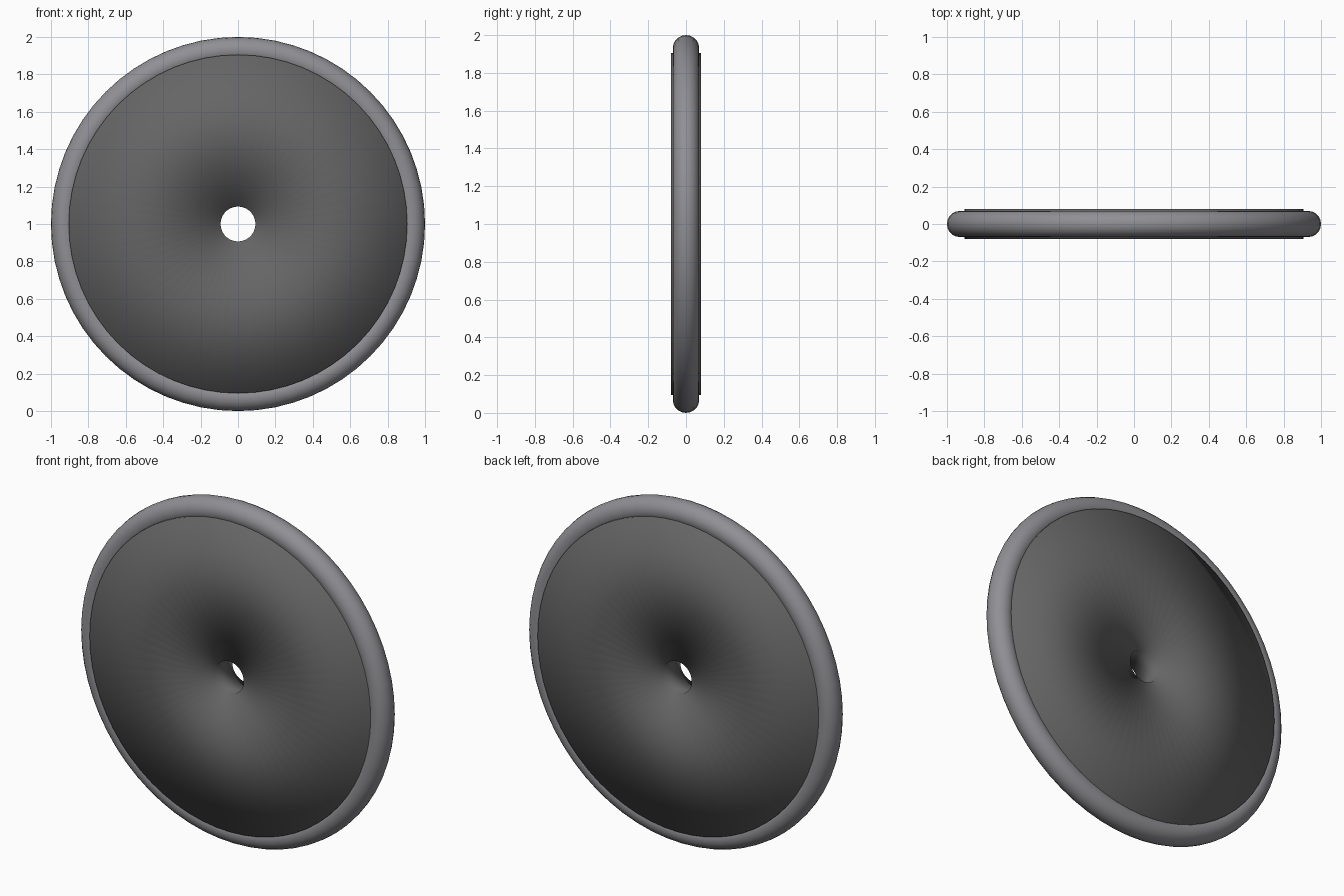
import bpy, bmesh, math

if "Cube" in bpy.data.objects:
    bpy.data.objects.remove(bpy.data.objects["Cube"])

R_RIM, R_HOLE, HALF = 0.905, 0.093, 0.08   # disc radii and half thickness
SEGS = 64


def paint(obj, name, rgb):
    mat = bpy.data.materials.new(name)
    mat.diffuse_color = (*rgb, 1)
    mat.use_nodes = True
    mat.node_tree.nodes["Principled BSDF"].inputs["Base Color"].default_value = mat.diffuse_color
    obj.data.materials.append(mat)


# Tyre: round ring standing upright around the y axis
bpy.ops.mesh.primitive_torus_add(
    major_radius=0.93, minor_radius=0.07, major_segments=SEGS, minor_segments=20,
    location=(0, 0, 1), rotation=(math.pi / 2, 0, 0))
tyre = bpy.context.object
tyre.name = "tyre"
bpy.ops.object.shade_smooth()
paint(tyre, "tyre_grey", (0.28, 0.28, 0.30))

# Disc: flat plate with a bored axle hole, swept from a rectangular section
profile = [(R_RIM, -HALF), (R_RIM, HALF), (R_HOLE, HALF), (R_HOLE, -HALF)]
bm = bmesh.new()
rings = []
for i in range(SEGS):
    a = 2 * math.pi * i / SEGS
    rings.append([bm.verts.new((r * math.cos(a), y, r * math.sin(a))) for r, y in profile])
for i in range(SEGS):
    p, q = rings[i], rings[(i + 1) % SEGS]
    for j in range(4):
        k = (j + 1) % 4
        bm.faces.new((p[j], p[k], q[k], q[j]))
bmesh.ops.recalc_face_normals(bm, faces=bm.faces)
for f in bm.faces:
    f.smooth = True
mesh = bpy.data.meshes.new("wheel_disc")
bm.to_mesh(mesh)
bm.free()
disc = bpy.data.objects.new("wheel_disc", mesh)
disc.location.z = 1
bpy.context.collection.objects.link(disc)
paint(disc, "disc_dark", (0.13, 0.13, 0.13))
